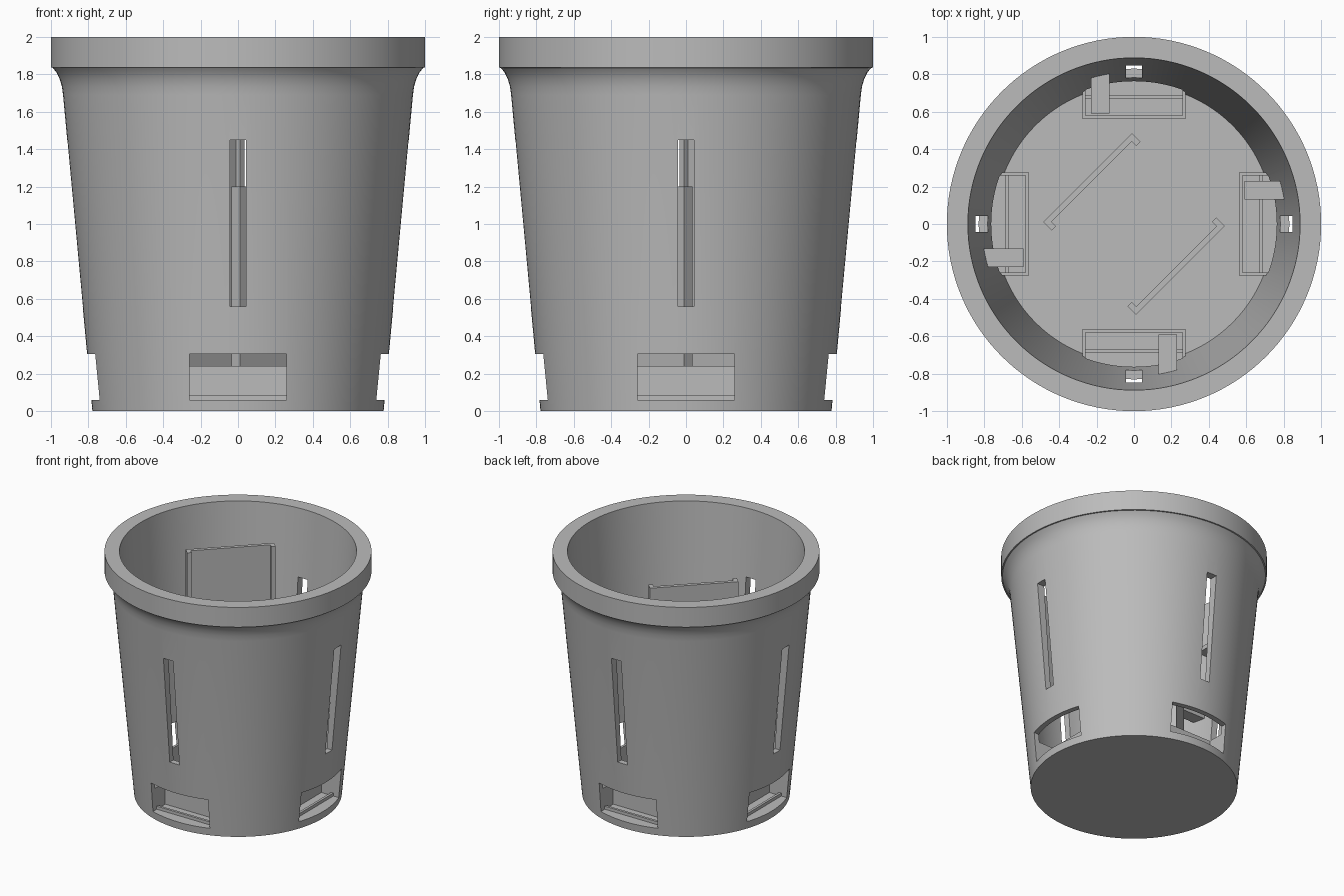
import bpy
import bmesh
from math import radians, sin, cos, pi
from mathutils import Matrix

if "Cube" in bpy.data.objects:
    bpy.data.objects.remove(bpy.data.objects["Cube"], do_unlink=True)

# One plain grey plastic
grey = bpy.data.materials.new("grey_plastic")
grey.use_nodes = True
colour = (0.5, 0.5, 0.5, 1)
grey.diffuse_color = colour
grey.node_tree.nodes["Principled BSDF"].inputs["Base Color"].default_value = colour

SIDES = 128
QUARTERS = [Matrix.Rotation(i * pi / 2, 4, "Z") for i in range(4)]


def finish(bm, name):
    bmesh.ops.recalc_face_normals(bm, faces=bm.faces)
    mesh = bpy.data.meshes.new(name)
    bm.to_mesh(mesh)
    bm.free()
    mesh.materials.append(grey)
    obj = bpy.data.objects.new(name, mesh)
    bpy.context.collection.objects.link(obj)
    return obj


def add_box(bm, x, y, z, turn=Matrix()):
    """Box between (min, max) pairs, then turned."""
    size = [b - a for a, b in (x, y, z)]
    mid = [(a + b) / 2 for a, b in (x, y, z)]
    bmesh.ops.create_cube(bm, size=1, matrix=turn @ Matrix.Translation(mid) @ Matrix.Diagonal((*size, 1)))


def boxes(name, parts, turn):
    bm = bmesh.new()
    for part in parts:
        add_box(bm, *part, turn)
    return finish(bm, name)


def prism(name, outline, z0, z1, turn):
    bm = bmesh.new()
    face = bm.faces.new([bm.verts.new((x, y, z0)) for x, y in outline])
    side = bmesh.ops.extrude_face_region(bm, geom=[face])["geom"]
    bmesh.ops.translate(bm, vec=(0, 0, z1 - z0), verts=[v for v in side if isinstance(v, bmesh.types.BMVert)])
    bm.transform(turn)
    return finish(bm, name)


# Pot body: lathe profile (radius, height) from under the base to the inner floor
profile = [(0.778, 0), (0.935, 1.69), (0.941, 1.735), (0.953, 1.775), (0.97, 1.81),
           (0.99, 1.835), (1, 1.836), (1, 2), (0.888, 2), (0.745, 0.06)]
bm = bmesh.new()
rings = [[bm.verts.new((r * cos(2 * pi * i / SIDES), r * sin(2 * pi * i / SIDES), z))
          for i in range(SIDES)] for r, z in profile]
for low, high in zip(rings, rings[1:]):
    for i in range(SIDES):
        j = (i + 1) % SIDES
        bm.faces.new((low[i], low[j], high[j], high[i]))
bm.faces.new(rings[0])
bm.faces.new(rings[-1])
pot = finish(bm, "pot_body")

# Four vent slots and four base windows cut through the wall
slots = bmesh.new()
for turn in QUARTERS:
    add_box(slots, (-0.044, 0.044), (-1.1, -0.6), (0.56, 1.45), turn)
    add_box(slots, (-0.26, 0.26), (-1.1, -0.62), (0.06, 0.305), turn)
cutter = finish(slots, "opening_cutter")
cutter.hide_render = True
cut = pot.modifiers.new("openings", "BOOLEAN")
cut.operation = "DIFFERENCE"
cut.solver = "EXACT"
cut.object = cutter
bpy.context.view_layer.objects.active = pot
pot.select_set(True)
bpy.ops.object.modifier_apply(modifier=cut.name)
bpy.data.objects.remove(cutter, do_unlink=True)
bpy.ops.object.shade_smooth_by_angle(angle=radians(25))

# Sill tray behind each window, and a small shelf tab beside each slot
for side, turn in zip(("front", "left", "back", "right"), QUARTERS):
    boxes(side + "_tray", [
        ((-0.275, 0.275), (-0.58, -0.56), (0.05, 0.24)),
        ((-0.275, -0.26), (-0.72, -0.57), (0.05, 0.24)),
        ((0.26, 0.275), (-0.72, -0.57), (0.05, 0.24)),
        ((-0.265, 0.265), (-0.69, -0.67), (0.05, 0.085)),
    ], turn)
    boxes(side + "_tab", [((0.13, 0.23), (-0.83, -0.59), (0.95, 0.985))], turn)

# Two upright divider panels with returned ends facing the middle
half, outer, inner, lip, edge = 0.336, 0.35, 0.32, 0.286, 0.303
panel = [(-half, outer), (half, outer), (half, lip), (edge, lip),
         (edge, inner), (-edge, inner), (-edge, lip), (-half, lip)]
for name, top, angle in (("tall_divider", 1.88, 45), ("short_divider", 1.2, 225)):
    prism(name, panel, 0.05, top, Matrix.Rotation(radians(angle), 4, "Z"))
